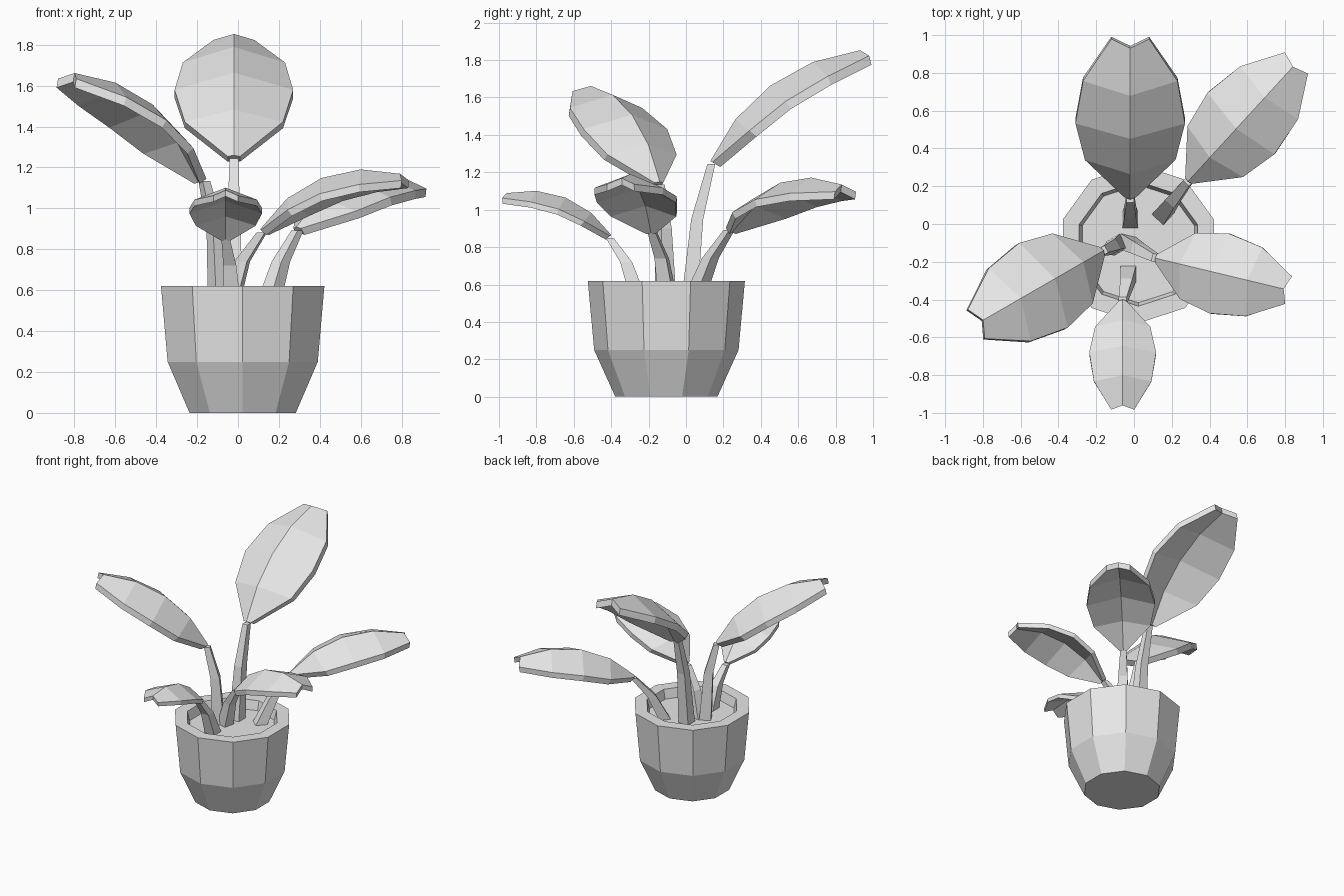
import bpy
import bmesh
from math import sin, cos, pi, radians
from mathutils import Vector

if "Cube" in bpy.data.objects:
    bpy.data.objects.remove(bpy.data.objects["Cube"], do_unlink=True)

grey = bpy.data.materials.new("plain_grey")
grey.use_nodes = True
grey.diffuse_color = (0.8, 0.8, 0.8, 1)
for node in grey.node_tree.nodes:
    if node.type == 'BSDF_PRINCIPLED':
        node.inputs["Base Color"].default_value = (0.8, 0.8, 0.8, 1)


def loft(name, rings):
    """Skin closed rings of points in order and cap both ends."""
    bm = bmesh.new()
    rows = [[bm.verts.new(p) for p in ring] for ring in rings]
    n = len(rows[0])
    for a, b in zip(rows, rows[1:]):
        for i in range(n):
            j = (i + 1) % n
            bm.faces.new((a[i], a[j], b[j], b[i]))
    if n == 6:
        # leaf ends are folded, so cap them as two quads
        for r in (rows[0], rows[-1]):
            bm.faces.new((r[0], r[1], r[4], r[5]))
            bm.faces.new((r[1], r[2], r[3], r[4]))
    else:
        bm.faces.new(rows[0])
        bm.faces.new(rows[-1])
    bmesh.ops.recalc_face_normals(bm, faces=bm.faces)
    mesh = bpy.data.meshes.new(name)
    bm.to_mesh(mesh)
    bm.free()
    mesh.materials.append(grey)
    obj = bpy.data.objects.new(name, mesh)
    bpy.context.scene.collection.objects.link(obj)
    return obj


# Ten-sided pot: outer wall, rim, inner wall, soil
POT = [(0.273, 0), (0.386, 0.25), (0.42, 0.62), (0.33, 0.62), (0.312, 0.55)]
loft("pot_with_soil", [
    [(0.023 + r * sin(k * pi / 5), -0.105 - r * cos(k * pi / 5), z) for k in range(10)]
    for r, z in POT])

# Leaf outline per station: half width and forward sweep of the edges
WIDTH = (0.03, 0.24, 0.29, 0.25, 0.1)
SWEEP = (0, 0, 0.015, 0.045, 0.04)


def frame(heading, pitch):
    """Forward, side and up directions."""
    h = Vector((cos(heading), sin(heading), 0))
    z = Vector((0, 0, 1))
    return (h * cos(pitch) + z * sin(pitch), z.cross(h),
            z * cos(pitch) - h * sin(pitch))


def leaf(name, base, heading, pitch, bend, step, size):
    """Arched blade with a raised midrib and drooping edges."""
    heading = radians(heading)
    p = Vector(base)
    rings = []
    for i, (w, sweep) in enumerate(zip(WIDTH, SWEEP)):
        if i:
            p = p + frame(heading, radians(pitch - bend * (i - 1)))[0] * step
        mid = min(max(i - 0.5, 0), 3)
        f, s, u = frame(heading, radians(pitch - bend * mid))
        edge = p + (f * sweep - u * 0.4 * w) * size
        side = s * w * size
        top = [edge + side, p, edge - side]
        rings.append(top + [q - u * 0.05 * size for q in reversed(top)])
    loft(name, rings)


def stem(name, points, heading):
    """Tapered four-sided stalk."""
    f, s, u = frame(radians(heading), 0)
    rings = []
    for p, r in zip(points, (0.042, 0.032, 0.021)):
        rings.append([Vector(p) + (f * a + s * b) * r
                      for a, b in ((1, 1), (-1, 1), (-1, -1), (1, -1))])
    loft(name, rings)


# name, soil point, middle point, leaf base, heading, pitch, bend, step, size
PLANTS = [
    ("back", (-0.02, 0.02, 0.54), (-0.02, 0.06, 0.95), (-0.02, 0.13, 1.26),
     90, 59, 15, 0.26, 1.0),
    ("back_left", (0.15, 0.05, 0.54), (0.21, 0.13, 0.74), (0.285, 0.225, 0.91),
     47.5, 40, 16.5, 0.225, 0.83),
    ("front_right", (-0.09, -0.11, 0.54), (-0.11, -0.12, 0.9), (-0.16, -0.14, 1.15),
     210, 58, 15.5, 0.235, 0.89),
    ("front_left", (-0.04, -0.1, 0.54), (0.02, -0.13, 0.74), (0.11, -0.18, 0.9),
     -13.5, 48, 18, 0.2, 0.75),
    ("front", (-0.03, -0.26, 0.54), (-0.04, -0.32, 0.72), (-0.06, -0.4, 0.865),
     -90, 48, 17.5, 0.16, 0.61),
]
for name, soil, middle, base, heading, pitch, bend, step, size in PLANTS:
    tip = Vector(base) + frame(radians(heading), radians(pitch))[0] * 0.01 \
        - Vector((0, 0, 0.025))
    stem(name + "_stem", (soil, middle, tip), heading)
    leaf(name + "_leaf", base, heading, pitch, bend, step, size)
